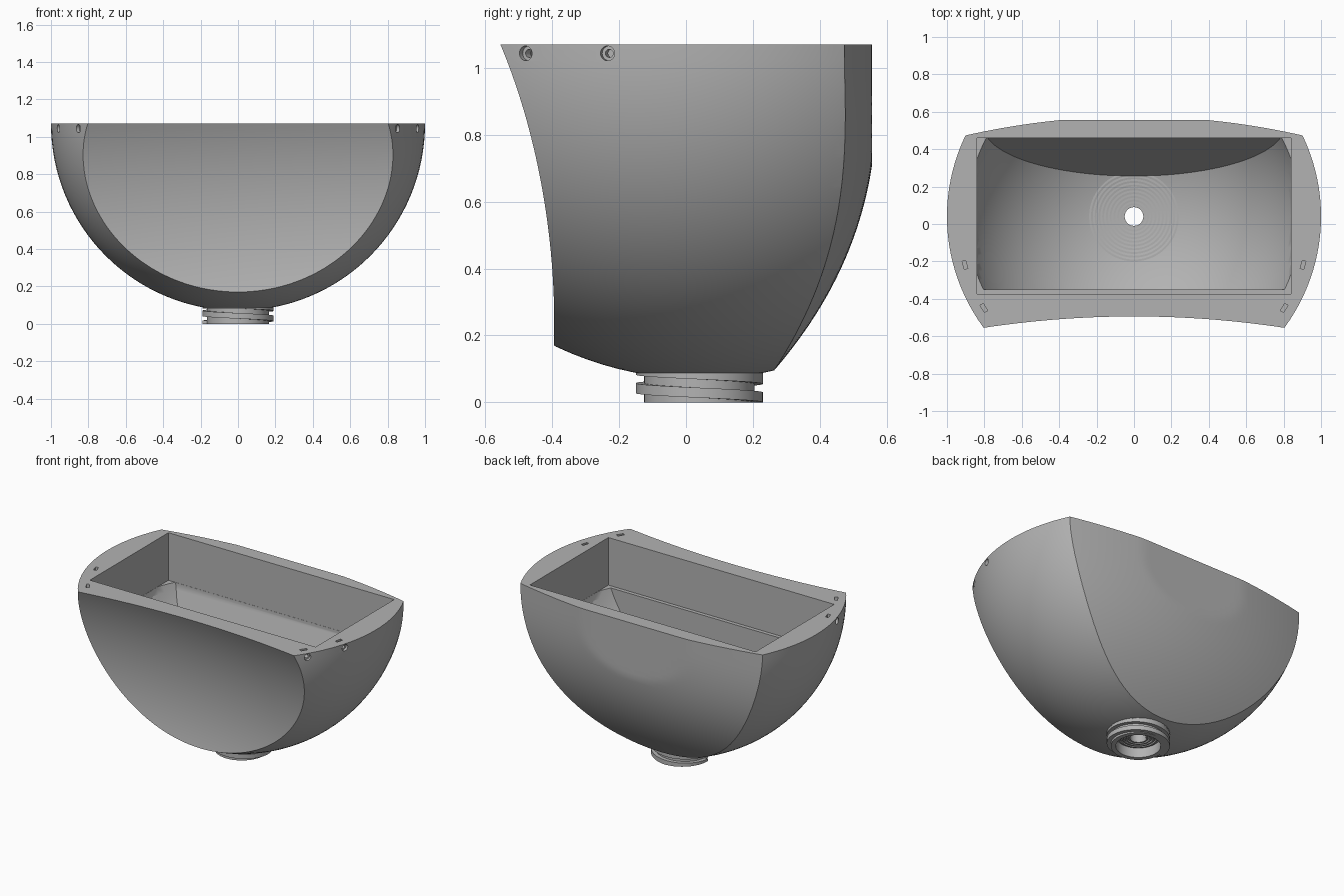
import bpy, bmesh, math
from mathutils import Matrix, Vector

if "Cube" in bpy.data.objects:
    bpy.data.objects.remove(bpy.data.objects["Cube"])

CY, TOP = 0.04, 1.07            # bowl centre line and rim height
R_IN = 0.95                     # radius of the hollow
grey = bpy.data.materials.new("plain grey")
grey.diffuse_color = (0.45, 0.45, 0.45, 1)
grey.use_nodes = True
grey.node_tree.nodes["Principled BSDF"].inputs["Base Color"].default_value = grey.diffuse_color


def make(name, bm):
    bmesh.ops.recalc_face_normals(bm, faces=bm.faces)
    me = bpy.data.meshes.new(name)
    bm.to_mesh(me)
    bm.free()
    ob = bpy.data.objects.new(name, me)
    bpy.context.collection.objects.link(ob)
    me.materials.append(grey)
    return ob


def activate(ob):
    bpy.ops.object.select_all(action='DESELECT')
    ob.select_set(True)
    bpy.context.view_layer.objects.active = ob


def boolean(ob, cutter, op='DIFFERENCE'):
    m = ob.modifiers.new("cut", 'BOOLEAN')
    m.object, m.operation, m.solver = cutter, op, 'EXACT'
    activate(ob)
    bpy.ops.object.modifier_apply(modifier=m.name)
    bpy.data.objects.remove(cutter)


def smooth(ob):
    activate(ob)
    bpy.ops.object.shade_smooth_by_angle(angle=math.radians(28))


def ball(name, r):
    bm = bmesh.new()
    bmesh.ops.create_uvsphere(bm, u_segments=128, v_segments=64, radius=r,
                              matrix=Matrix.Translation((0, CY, TOP)))
    return make(name, bm)


def prism(name, pts, x):
    """Side profile of (y, z) points extruded from -x to x."""
    bm = bmesh.new()
    f = bm.faces.new([bm.verts.new((-x, y, z)) for y, z in pts])
    ext = bmesh.ops.extrude_face_region(bm, geom=[f])
    bmesh.ops.translate(bm, vec=(2 * x, 0, 0),
                        verts=[v for v in ext['geom'] if isinstance(v, bmesh.types.BMVert)])
    return make(name, bm)


def lathe(name, pts, n=72):
    """Closed (radius, z) profile spun about the bowl axis."""
    bm = bmesh.new()
    rings = [[bm.verts.new((r * math.cos(a), CY + r * math.sin(a), z)) for r, z in pts]
             for a in (2 * math.pi * i / n for i in range(n))]
    k = len(pts)
    for i in range(n):
        a, b = rings[i], rings[(i + 1) % n]
        for j in range(k):
            bm.faces.new((a[j], b[j], b[(j + 1) % k], a[(j + 1) % k]))
    return make(name, bm)


def cylinder(name, r, depth, matrix):
    bm = bmesh.new()
    bmesh.ops.create_cone(bm, cap_ends=True, segments=32, radius1=r, radius2=r,
                          depth=depth, matrix=matrix)
    return make(name, bm)


def front_y(x, z):
    d = z - 0.47
    return -(0.365 + 0.33 * d * d + 0.08 * d ** 4) - 0.094 * x * x


def back_y(x, z):
    return min(0.556, 0.575 - 0.125 * x * x - 0.4 * max(0, 1 - z) ** 2.5)


# Block with a concave front and a convex back that trims the ball
NX, NZ = 56, 40
bm = bmesh.new()
grids = []
for fn in (front_y, back_y):
    grids.append([[bm.verts.new((x, fn(x, z), z))
                   for x in (-1.12 + 2.24 * i / NX for i in range(NX + 1))]
                  for z in (-0.05 + (TOP + 0.05) * j / NZ for j in range(NZ + 1))])
for g in grids:
    for j in range(NZ):
        for i in range(NX):
            bm.faces.new((g[j][i], g[j][i + 1], g[j + 1][i + 1], g[j + 1][i]))
f, b = grids
for j in (0, NZ):
    for i in range(NX):
        bm.faces.new((f[j][i], f[j][i + 1], b[j][i + 1], b[j][i]))
for i in (0, NX):
    for j in range(NZ):
        bm.faces.new((f[j][i], f[j + 1][i], b[j + 1][i], b[j][i]))
trim = make("trim_block", bm)

bowl = ball("bowl", 1.0)
boolean(bowl, trim, 'INTERSECT')

# Hollow: rounded lower part with a sloping back, then a straight box above
lower = ball("lower_hollow", R_IN)
boolean(lower, prism("wedge", [(-0.35, 0), (-0.35, 0.77), (0.459, 0.77),
                               (0.459, 0.73), (0.206, 0)], 0.839), 'INTERSECT')
boolean(bowl, lower)
boolean(bowl, prism("box_hollow", [(-0.375, 0.75), (-0.375, 1.2),
                                   (0.46, 1.2), (0.46, 0.75)], 0.84))
boolean(bowl, cylinder("drain", 0.05, 0.6, Matrix.Translation((0, CY, 0.1))))

# Rim slots with countersunk side holes
for side in (-1, 1):
    for y in (-0.235, -0.48):
        x = side * math.sqrt(1 - (y - CY) ** 2)
        out = Vector((x, y - CY, 0)).normalized()
        p = Vector((x, y, 1.044))
        rot = out.to_track_quat('Z', 'Y').to_matrix().to_4x4()
        boolean(bowl, cylinder("countersink", 0.022, 0.04, Matrix.Translation(p) @ rot))
        boolean(bowl, cylinder("screw_hole", 0.012, 0.14, Matrix.Translation(p) @ rot))
        bm = bmesh.new()
        c = p - out * 0.06
        turn = Matrix.Rotation(math.atan2(out.y, out.x), 4, 'Z')
        bmesh.ops.create_cube(bm, size=1, matrix=Matrix.Translation((c.x, c.y, TOP)) @ turn
                              @ Matrix.Diagonal((0.02, 0.045, 0.1, 1)))
        boolean(bowl, make("slot", bm))
smooth(bowl)

# Concentric ridges on the floor round the drain
pts = []
for i in range(10):
    r = 0.05 + 0.02 * i
    z = TOP - math.sqrt(R_IN ** 2 - r * r)
    pts += [(r, z + 0.006), (r + 0.01, z + 0.006), (r + 0.01, z + 0.001), (r + 0.02, z + 0.001)]
pts += [(0.25, 0.135), (0.05, 0.105)]
smooth(lathe("floor_ridges", pts))

# Hollow neck with a ridged ceiling inside
pts = [(0.165, 0), (0.165, 0.083), (0.19, 0.083), (0.19, 0.092), (0.165, 0.1), (0.05, 0.1)]
for i in range(4):
    r = 0.05 + 0.02 * i
    pts += [(r, 0.056), (r + 0.01, 0.056), (r + 0.01, 0.066), (r + 0.02, 0.066)]
pts += [(0.135, 0.066), (0.135, 0)]
smooth(lathe("neck", pts))

# Screw thread winding down the neck
bm = bmesh.new()
prev, N = None, 110
for i in range(N + 1):
    t = 1.75 * i / N
    a = -math.pi / 2 + 2 * math.pi * t
    mid = 0.0975 - 0.055 * t
    lo, hi = max(0.0, mid - 0.015), min(0.09, max(0.001, mid + 0.015))
    ring = [bm.verts.new((r * math.cos(a), CY + r * math.sin(a), z))
            for r, z in ((0.16, lo), (0.19, lo), (0.19, hi), (0.16, hi))]
    if prev:
        for j in range(4):
            k = (j + 1) % 4
            bm.faces.new((prev[j], prev[k], ring[k], ring[j]))
    else:
        bm.faces.new(ring)
    prev = ring
bm.faces.new(prev)
smooth(make("neck_thread", bm))
